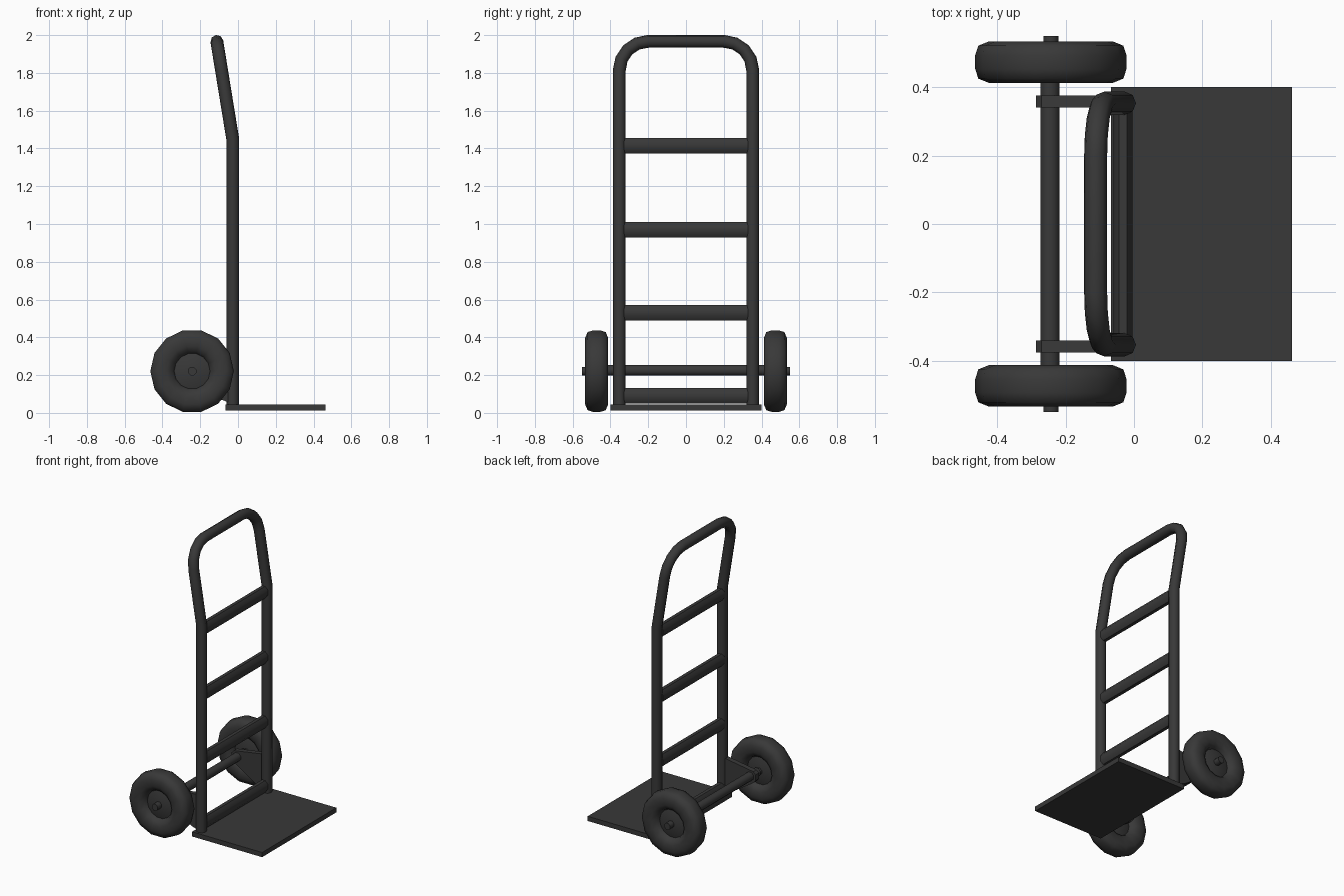
import bpy, bmesh, math
from mathutils import Matrix

if "Cube" in bpy.data.objects:
    bpy.data.objects.remove(bpy.data.objects["Cube"])

dark = bpy.data.materials.new("dark_metal")
dark.diffuse_color = (0.04, 0.04, 0.04, 1)
dark.use_nodes = True
dark.node_tree.nodes["Principled BSDF"].inputs["Base Color"].default_value = dark.diffuse_color


def finish(obj, angle=40):
    obj.data.materials.append(dark)
    bpy.ops.object.select_all(action='DESELECT')
    obj.select_set(True)
    bpy.context.view_layer.objects.active = obj
    bpy.ops.object.shade_smooth_by_angle(angle=math.radians(angle))
    return obj


def mesh_object(name, bm, angle=40):
    bmesh.ops.recalc_face_normals(bm, faces=bm.faces)
    me = bpy.data.meshes.new(name)
    bm.to_mesh(me)
    bm.free()
    obj = bpy.data.objects.new(name, me)
    bpy.context.collection.objects.link(obj)
    return finish(obj, angle)


def bar(name, x, z, rx, rz, half, sides=8):
    """Bar along y with an elliptical section."""
    bm = bmesh.new()
    bmesh.ops.create_cone(bm, cap_ends=True, segments=sides, radius1=1, radius2=1, depth=2 * half)
    bm.transform(Matrix.Translation((x, 0, z)) @ Matrix.Diagonal((rx, 1, rz, 1))
                 @ Matrix.Rotation(math.pi / 2, 4, 'X') @ Matrix.Rotation(math.pi / sides, 4, 'Z'))
    return mesh_object(name, bm, 50)


def prism(name, outline, y0, y1):
    """Extrude an x-z outline along y."""
    bm = bmesh.new()
    face = bm.faces.new([bm.verts.new((x, y0, z)) for x, z in outline])
    new = bmesh.ops.extrude_face_region(bm, geom=[face])["geom"]
    bmesh.ops.translate(bm, vec=(0, y1 - y0, 0), verts=[v for v in new if isinstance(v, bmesh.types.BMVert)])
    return mesh_object(name, bm, 30)


def wheel(name, y):
    """Lathe a balloon tyre with a recessed hub."""
    half = [(0.0, 0.035), (0.05, 0.035), (0.095, 0.022), (0.105, 0.044), (0.135, 0.061),
            (0.18, 0.061), (0.212, 0.048), (0.221, 0.02)]
    profile = half + [(r, -w) for r, w in reversed(half)]
    bm = bmesh.new()
    verts = [bm.verts.new((r, w, 0)) for r, w in profile]
    edges = [bm.edges.new(p) for p in zip(verts, verts[1:])]
    bmesh.ops.spin(bm, geom=verts + edges, axis=(0, 1, 0), cent=(0, 0, 0),
                   angle=2 * math.pi, steps=14)
    bmesh.ops.remove_doubles(bm, verts=bm.verts, dist=1e-4)
    bm.transform(Matrix.Translation((-0.243, y, 0.221)))
    return mesh_object(name, bm, 50)


# Bent tube frame with leaning handle
def lean(z):
    return -0.028 - 0.084 * max(0, z - 1.45) / 0.517


side = [(0.353, 0.03), (0.353, 1.45)]
for i in range(5):
    a = math.radians(22.5 * i)
    side.append((0.2 + 0.153 * math.cos(a), 1.814 + 0.153 * math.sin(a)))
path = side + [(-y, z) for y, z in reversed(side)]
cu = bpy.data.curves.new("tube_frame", 'CURVE')
cu.dimensions = '3D'
cu.bevel_depth = 0.034
cu.bevel_resolution = 2
cu.use_fill_caps = True
sp = cu.splines.new('POLY')
sp.points.add(len(path) - 1)
for p, (y, z) in zip(sp.points, path):
    p.co = (lean(z), y, z, 1)
frame = bpy.data.objects.new("tube_frame", cu)
bpy.context.collection.objects.link(frame)
bpy.context.view_layer.objects.active = frame
frame.select_set(True)
bpy.ops.object.convert(target='MESH')
finish(bpy.context.object, 50)

# Cross rungs
for i, z in enumerate((0.09, 0.53, 0.97, 1.415)):
    bar(f"rung_{i + 1}", -0.032, z, 0.03, 0.044, 0.335)

# Toe plate
prism("toe_plate", [(-0.067, 0.013), (0.462, 0.013), (0.462, 0.045), (-0.067, 0.045)], -0.4, 0.4)

# Axle with thinner ends
bar("axle_tube", -0.245, 0.225, 0.03, 0.03, 0.415)
bar("axle_pin", -0.243, 0.221, 0.024, 0.024, 0.55)

# Axle brackets and wheels on both sides
bracket = [(-0.03, 0.05), (-0.09, 0.07), (-0.27, 0.185), (-0.287, 0.205),
           (-0.287, 0.245), (-0.27, 0.262), (-0.03, 0.3)]
for label, s in (("front", -1), ("back", 1)):
    prism(f"axle_bracket_{label}", bracket, s * 0.34, s * 0.375)
    wheel(f"wheel_{label}", s * 0.473)
